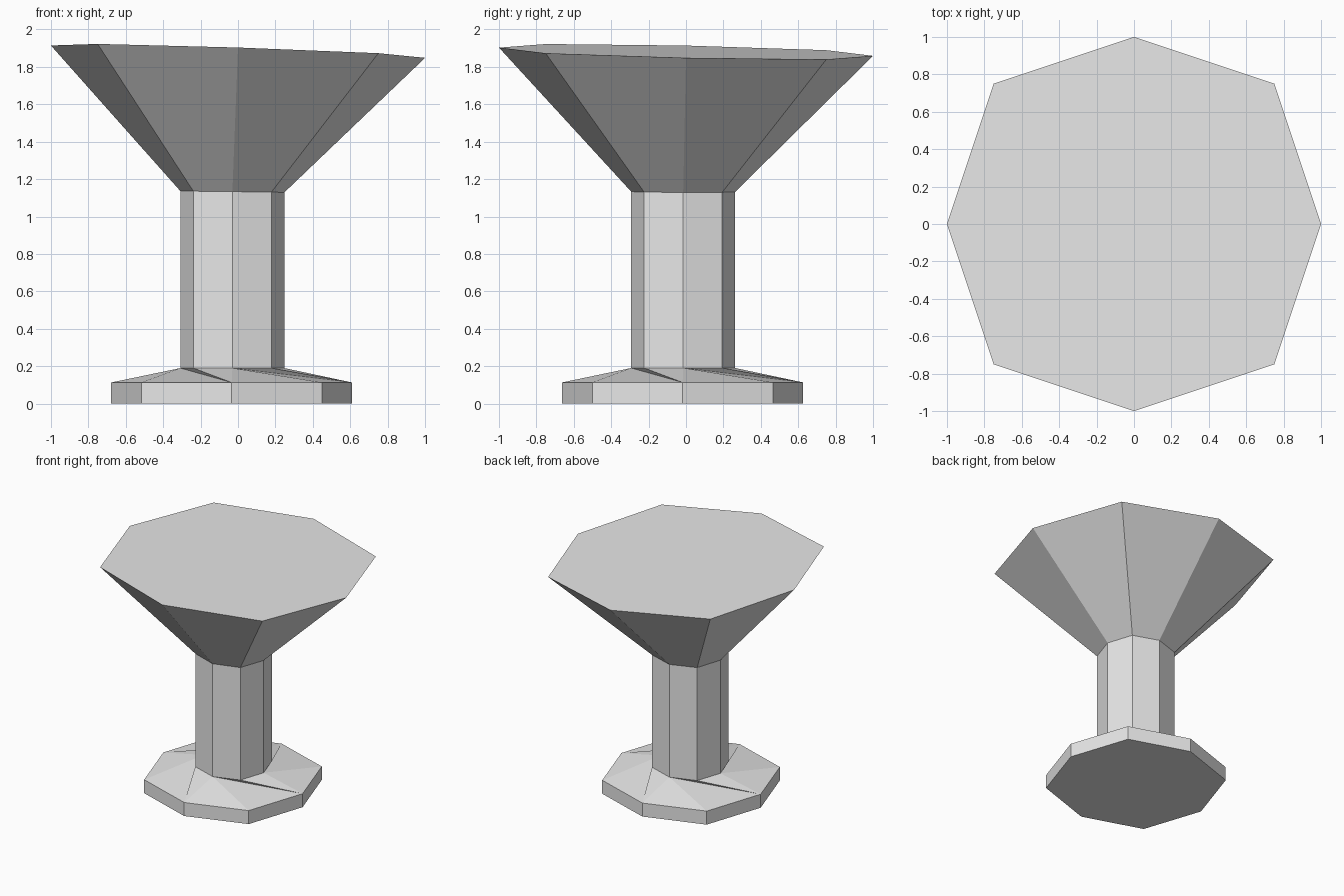
import bpy
import bmesh

cube = bpy.data.objects.get("Cube")
if cube:
    bpy.data.objects.remove(cube, do_unlink=True)

grey = bpy.data.materials.new("plain grey")
grey.use_nodes = True
COLOUR = (0.8, 0.8, 0.8, 1)
grey.diffuse_color = COLOUR
grey.node_tree.nodes["Principled BSDF"].inputs["Base Color"].default_value = COLOUR

# Eight compass directions; the diagonals sit slightly outside the circle
COMPASS = [(1, 0), (.75, .75), (0, 1), (-.75, .75),
           (-1, 0), (-.75, -.75), (0, -1), (.75, -.75)]


def ring(bm, radius, z, centre=(0, 0), tilt=(0, 0)):
    """Octagonal loop of vertices on a plane that may lean."""
    verts = []
    for dx, dy in COMPASS:
        x, y = centre[0] + radius * dx, centre[1] + radius * dy
        verts.append(bm.verts.new((x, y, z + tilt[0] * x + tilt[1] * y)))
    return verts


def wall(bm, low, high):
    for i in range(8):
        j = (i + 1) % 8
        bm.faces.new((low[i], low[j], high[j], high[i]))


def finish(bm, name):
    mesh = bpy.data.meshes.new(name)
    bm.to_mesh(mesh)
    bm.free()
    mesh.materials.append(grey)
    obj = bpy.data.objects.new(name, mesh)
    bpy.context.collection.objects.link(obj)


AXIS = (-.03, -.015)
COLUMN_R = .278


def column_foot(bm):
    return ring(bm, COLUMN_R, .19, AXIS)


def column_head(bm):
    return ring(bm, COLUMN_R, 1.132, AXIS, (-.012, -.002))


# Base: rim, underside and a twisted, folded upper surface
bm = bmesh.new()
bottom = ring(bm, .644, 0, (-.034, -.018))
rim = ring(bm, .644, .113, (-.034, -.018))
foot = column_foot(bm)
bm.faces.new(bottom[::-1])
wall(bm, bottom, rim)
for k in range(0, 8, 2):
    d, n = k + 1, (k + 2) % 8
    bm.faces.new((foot[k], rim[k], rim[d]))
    bm.faces.new((foot[k], rim[d], rim[n]))
    bm.faces.new((foot[k], rim[n], foot[d]))
    bm.faces.new((foot[d], rim[n], foot[n]))
finish(bm, "base")

# Column
bm = bmesh.new()
wall(bm, column_foot(bm), column_head(bm))
finish(bm, "column")

# Flared top with a leaning flat surface
bm = bmesh.new()
lip = ring(bm, 1, 1.881, tilt=(-.033, -.022))
wall(bm, column_head(bm), lip)
bm.faces.new(lip)
finish(bm, "flared_top")
